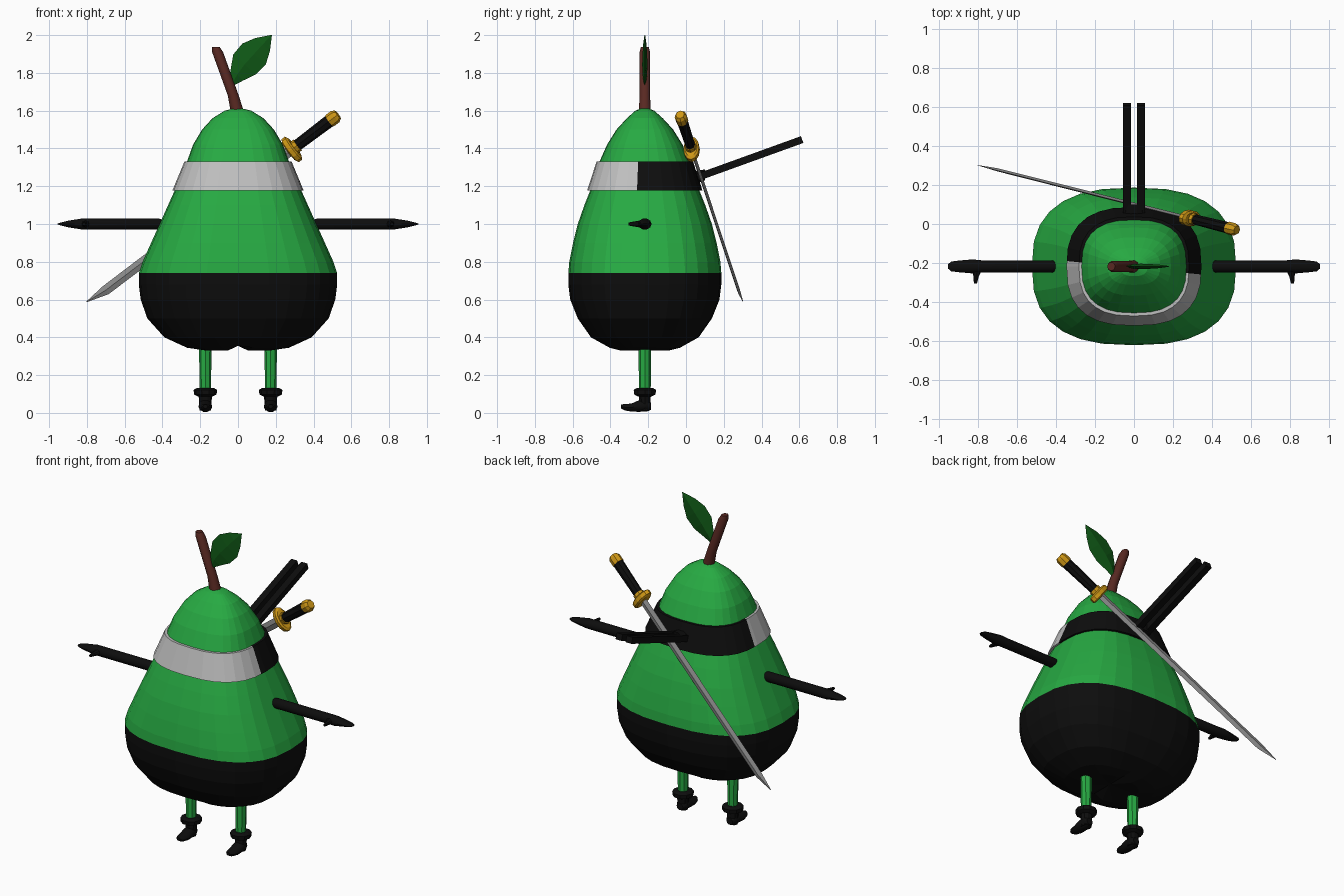
import bpy, bmesh, math
from mathutils import Vector

if "Cube" in bpy.data.objects:
    bpy.data.objects.remove(bpy.data.objects["Cube"], do_unlink=True)

X, Y, Z = Vector((1, 0, 0)), Vector((0, 1, 0)), Vector((0, 0, 1))
MID = -0.218  # depth of the body axis


def material(name, r, g, b):
    m = bpy.data.materials.new(name)
    m.use_nodes = True
    m.diffuse_color = (r, g, b, 1)
    m.node_tree.nodes["Principled BSDF"].inputs["Base Color"].default_value = (r, g, b, 1)
    return m


green = material("pear green", 0.02, 0.40, 0.055)
black = material("black", 0.004, 0.004, 0.004)
pale = material("pale grey", 0.52, 0.52, 0.52)
brown = material("stem brown", 0.10, 0.022, 0.016)
leafy = material("leaf green", 0.005, 0.10, 0.008)
gold = material("gold", 0.62, 0.31, 0.008)
steel = material("steel", 0.27, 0.27, 0.27)


def loft(name, stations, u, v, mats, seg=10, power=2.0, phase=0.0, edit=None, smooth=False):
    """Skin a row of (centre, u radius, v radius) superellipse rings, capped at both ends."""
    bm = bmesh.new()
    rings = []
    for centre, ru, rv in stations:
        ring = []
        for i in range(seg):
            a = 2 * math.pi * i / seg + phase
            c, s = math.cos(a), math.sin(a)
            c = math.copysign(abs(c) ** (2 / power), c)
            s = math.copysign(abs(s) ** (2 / power), s)
            ring.append(bm.verts.new(Vector(centre) + u * ru * c + v * rv * s))
        rings.append(ring)
    for lo, hi in zip(rings, rings[1:]):
        for i in range(seg):
            j = (i + 1) % seg
            bm.faces.new((lo[i], lo[j], hi[j], hi[i]))
    bm.faces.new(rings[0])
    bm.faces.new(rings[-1])
    if edit:
        edit(bm)
    bmesh.ops.recalc_face_normals(bm, faces=bm.faces)
    me = bpy.data.meshes.new(name)
    bm.to_mesh(me)
    bm.free()
    for m in mats:
        me.materials.append(m)
    ob = bpy.data.objects.new(name, me)
    bpy.context.collection.objects.link(ob)
    if smooth:
        bpy.ops.object.select_all(action='DESELECT')
        ob.select_set(True)
        bpy.context.view_layer.objects.active = ob
        bpy.ops.object.shade_smooth_by_angle(angle=math.radians(40))
    return ob


# Pear body with dark lower half and a small cleft underneath
def paint_body(bm):
    for f in bm.faces:
        f.material_index = int(f.calc_center_median().z < 0.74)
    for vert in bm.verts:
        if vert.co.z < 0.36 and abs(vert.co.x) < 0.02:
            vert.co.z = 0.355


profile = [(0.345, 0.01, 0.01), (0.33, 0.17, 0.13), (0.345, 0.27, 0.19), (0.40, 0.39, 0.285),
           (0.50, 0.48, 0.355), (0.60, 0.515, 0.395), (0.68, 0.525, 0.405), (0.74, 0.525, 0.405),
           (0.80, 0.505, 0.40), (0.90, 0.46, 0.38), (1.0, 0.415, 0.355), (1.1, 0.37, 0.32),
           (1.2, 0.325, 0.28), (1.33, 0.27, 0.24), (1.42, 0.238, 0.20), (1.50, 0.19, 0.15),
           (1.56, 0.135, 0.095), (1.60, 0.07, 0.05), (1.612, 0.02, 0.02)]
loft("pear_body", [((0, MID, z), a, b) for z, a, b in profile], X, Y, [green, black],
     seg=28, power=2.6, edit=paint_body)


# Headband: pale front, dark back
def paint_band(bm):
    cut = Vector((0, -0.225, 0))
    normal = Vector((0.1, 1, 0))
    bmesh.ops.bisect_plane(bm, geom=bm.verts[:] + bm.edges[:] + bm.faces[:],
                           plane_co=cut, plane_no=normal)
    for f in bm.faces:
        f.material_index = int((f.calc_center_median() - cut).dot(normal) > 0)


loft("headband", [((0, MID, 1.178), 0.347, 0.305), ((0, MID, 1.332), 0.283, 0.255)], X, Y,
     [pale, black], seg=28, power=2.6, edit=paint_band)
loft("headband_knot", [((0, 0.03, 1.24), 0.06, 0.04), ((0, 0.10, 1.26), 0.045, 0.03)], X, Z, [black])

# Stem and leaf
loft("stem", [((0, MID, 1.58), 0.036, 0.034), ((-0.025, MID, 1.68), 0.029, 0.029),
              ((-0.108, MID, 1.91), 0.029, 0.029), ((-0.117, MID, 1.937), 0.02, 0.022)],
     X, Y, [brown], smooth=True)
across = Vector((0.75, 0, -0.66))
spine = [(-0.035, 1.735, 0.008, 0.004), (-0.005, 1.79, 0.045, 0.012), (0.035, 1.845, 0.08, 0.014),
         (0.085, 1.90, 0.083, 0.012), (0.13, 1.95, 0.052, 0.009), (0.178, 2.0, 0.002, 0.002)]
loft("leaf", [((x, MID, z), w, t) for x, z, w, t in spine], across, Y, [leafy], seg=4)

# Limbs and headband tails, one of each per side
for side, s in (("left", 1), ("right", -1)):
    arm = [(0.39, 0.02, 0.02), (0.42, 0.031, 0.031), (0.78, 0.031, 0.031), (0.83, 0.036, 0.03),
           (0.90, 0.03, 0.018), (0.94, 0.025, 0.008), (0.955, 0.012, 0.003)]
    loft(side + "_arm", [((s * x, MID, 1.0), a, b) for x, a, b in arm], Y, Z, [black], smooth=True)
    loft(side + "_thumb", [((s * 0.805, -0.235, 1.0), 0.024, 0.02), ((s * 0.812, -0.27, 1.0), 0.014, 0.014),
                           ((s * 0.815, -0.305, 1.0), 0.008, 0.008)], X, Z, [black], seg=8)
    lx = s * 0.173
    loft(side + "_leg", [((lx, MID, 0.10), 0.029, 0.031), ((lx, MID, 0.42), 0.035, 0.034)],
         X, Y, [green], seg=8)
    cuff = [(0.088, 0.04), (0.098, 0.06), (0.122, 0.062), (0.132, 0.045)]
    loft(side + "_ankle_cuff", [((lx, MID, z), r, r) for z, r in cuff], X, Y, [black])
    loft(side + "_ankle", [((lx, MID, 0.012), 0.03, 0.028), ((lx, MID, 0.10), 0.036, 0.034)],
         X, Y, [black])
    shoe = [(-0.186, 0.035, 0.022, 0.02), (-0.205, 0.04, 0.034, 0.034), (-0.25, 0.036, 0.036, 0.032),
            (-0.29, 0.028, 0.035, 0.022), (-0.325, 0.03, 0.028, 0.018), (-0.345, 0.034, 0.012, 0.01)]
    loft(side + "_shoe", [((lx, y, z), a, b) for y, z, a, b in shoe], X, Z, [black], smooth=True)
    loft(side + "_headband_tail", [((s * 0.035, 0.05, 1.243), 0.029, 0.027), ((s * 0.035, 0.615, 1.447), 0.029, 0.027)],
         X, Vector((0, -0.34, 0.94)), [black], seg=4, phase=math.pi / 4)

# Sword slung across the back, laid out along one axis from the guard
hilt = Vector((0.285, 0.03, 1.395))
tip = Vector((-0.795, 0.302, 0.578))
axis = (hilt - tip).normalized()
flat = axis.cross(Y).normalized()
edge = axis.cross(flat).normalized()
length = (hilt - tip).length


def along(*rows):
    return [(hilt + axis * d, a, b) for d, a, b in rows]


loft("sword_blade", [(tip + flat * 0.012, 0.002, 0.001)] +
     along((0.12 - length, 0.026, 0.008), (0, 0.028, 0.009)), flat, edge, [steel], seg=4)
loft("sword_guard", along((-0.02, 0.06, 0.033), (-0.012, 0.076, 0.042), (0.012, 0.076, 0.042),
                          (0.02, 0.06, 0.033)), flat, edge, [gold], seg=12)
loft("sword_grip", along((0.01, 0.03, 0.026), (0.27, 0.034, 0.03)), flat, edge, [black], seg=8)
loft("sword_collar", along((0.015, 0.036, 0.031), (0.04, 0.036, 0.031)), flat, edge, [gold], seg=8)
loft("sword_pommel", along((0.255, 0.037, 0.033), (0.295, 0.037, 0.033), (0.312, 0.026, 0.023)),
     flat, edge, [gold], seg=8)
